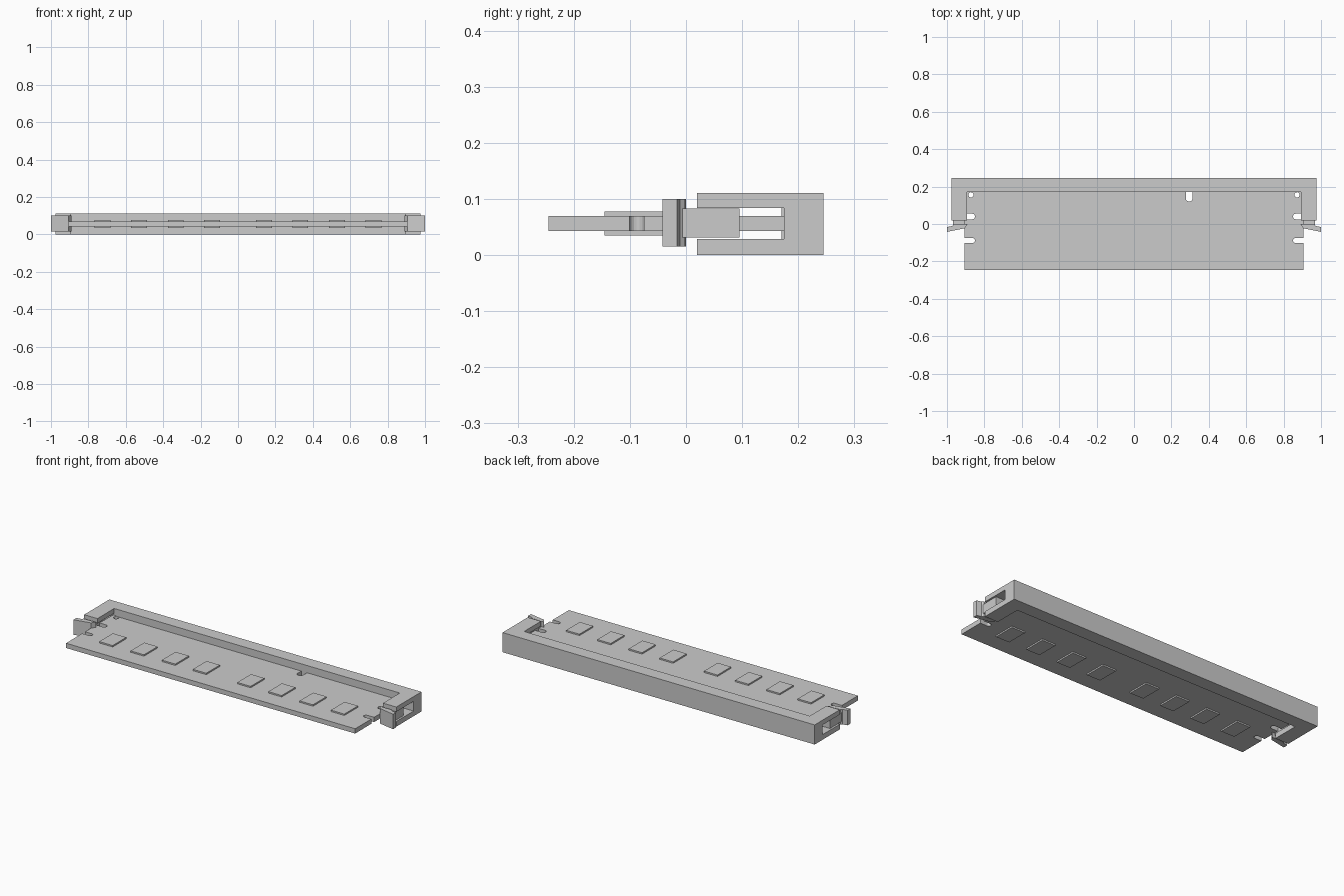
import bpy, bmesh, math

if "Cube" in bpy.data.objects:
    bpy.data.objects.remove(bpy.data.objects["Cube"])


def prism(name, parts):
    """One mesh from several (outline, z0, z1) extrusions."""
    bm = bmesh.new()
    for pts, z0, z1 in parts:
        face = bm.faces.new([bm.verts.new((x, y, z0)) for x, y in pts])
        ext = bmesh.ops.extrude_face_region(bm, geom=[face])
        for v in ext["geom"]:
            if isinstance(v, bmesh.types.BMVert):
                v.co.z = z1
    bmesh.ops.recalc_face_normals(bm, faces=bm.faces)
    me = bpy.data.meshes.new(name)
    bm.to_mesh(me)
    bm.free()
    ob = bpy.data.objects.new(name, me)
    bpy.context.collection.objects.link(ob)
    return ob


def rect(x0, x1, y0, y1):
    return [(x0, y0), (x1, y0), (x1, y1), (x0, y1)]


def arc(cx, cy, r, a0, a1, n=8):
    return [(cx + r * math.cos(math.radians(a0 + (a1 - a0) * i / n)),
             cy + r * math.sin(math.radians(a0 + (a1 - a0) * i / n)))
            for i in range(n + 1)]


def cut(ob, cutters):
    """Subtract each cutter and remove it."""
    bpy.context.view_layer.objects.active = ob
    for c in cutters:
        c.hide_render = True
        m = ob.modifiers.new("cut", 'BOOLEAN')
        m.operation, m.solver, m.object = 'DIFFERENCE', 'EXACT', c
        bpy.ops.object.modifier_apply(modifier=m.name)
        bpy.data.objects.remove(c)


def mirror_x(ob):
    ob.modifiers.new("mirror", 'MIRROR')


# Socket: U-shaped housing with slotted arms
W, IN, H = 0.977, 0.894, 0.111
socket = prism("socket", [([(-W, 0.02), (-IN, 0.02), (-IN, 0.17), (IN, 0.17),
                            (IN, 0.02), (W, 0.02), (W, 0.245), (-W, 0.245)], 0, H)])
cut(socket, [prism("arm_slot", [(rect(min(a, b), max(a, b), 0.0, 0.175), 0.029, 0.084)])
             for a, b in ((0.88, 1.02), (-0.88, -1.02))])

# Circuit board: outline with rounded side notches and a key notch
PW, P0, P1 = 0.905, 0.043, 0.07
side = [(PW, -0.245)]
for y, r in ((-0.088, 0.013), (0.04, 0.015)):
    side += [(PW, y - r)] + arc(0.862 + r - 0.012, y, r, 270, 90) + [(PW, y + r)]
side.append((PW, 0.2))
key = [(0.313, 0.2)] + arc(0.295, 0.138, 0.018, 0, -180) + [(0.277, 0.2)]
board = prism("circuit_board",
              [(side + key + [(-x, y) for x, y in reversed(side)], P0, P1)])
# Small round holes near the socket
cut(board, [prism("hole", [(arc(s * 0.872, 0.156, 0.014, 0, 337.5, 15), 0, 0.12)])
            for s in (1, -1)])

# Memory chips on both faces
for label, z0, z1 in (("top", P1, 0.078), ("bottom", 0.035, P0)):
    chips = prism("memory_chips_" + label,
                  [(rect(x - 0.042, x + 0.042, -0.145, -0.023), z0, z1)
                   for x in (0.139, 0.333, 0.529, 0.725)])
    mirror_x(chips)

# Latches: flared finger tab and an arm sitting in the socket slot
tab = [(0.89, 0.0), (0.965, -0.002), (0.972, -0.011), (1.0, -0.016),
       (1.0, -0.042), (0.905, -0.023)]
latches = prism("latches", [(tab, 0.015, 0.1),
                            (rect(0.907, 0.968, -0.006, 0.095), 0.031, 0.083)])
mirror_x(latches)
